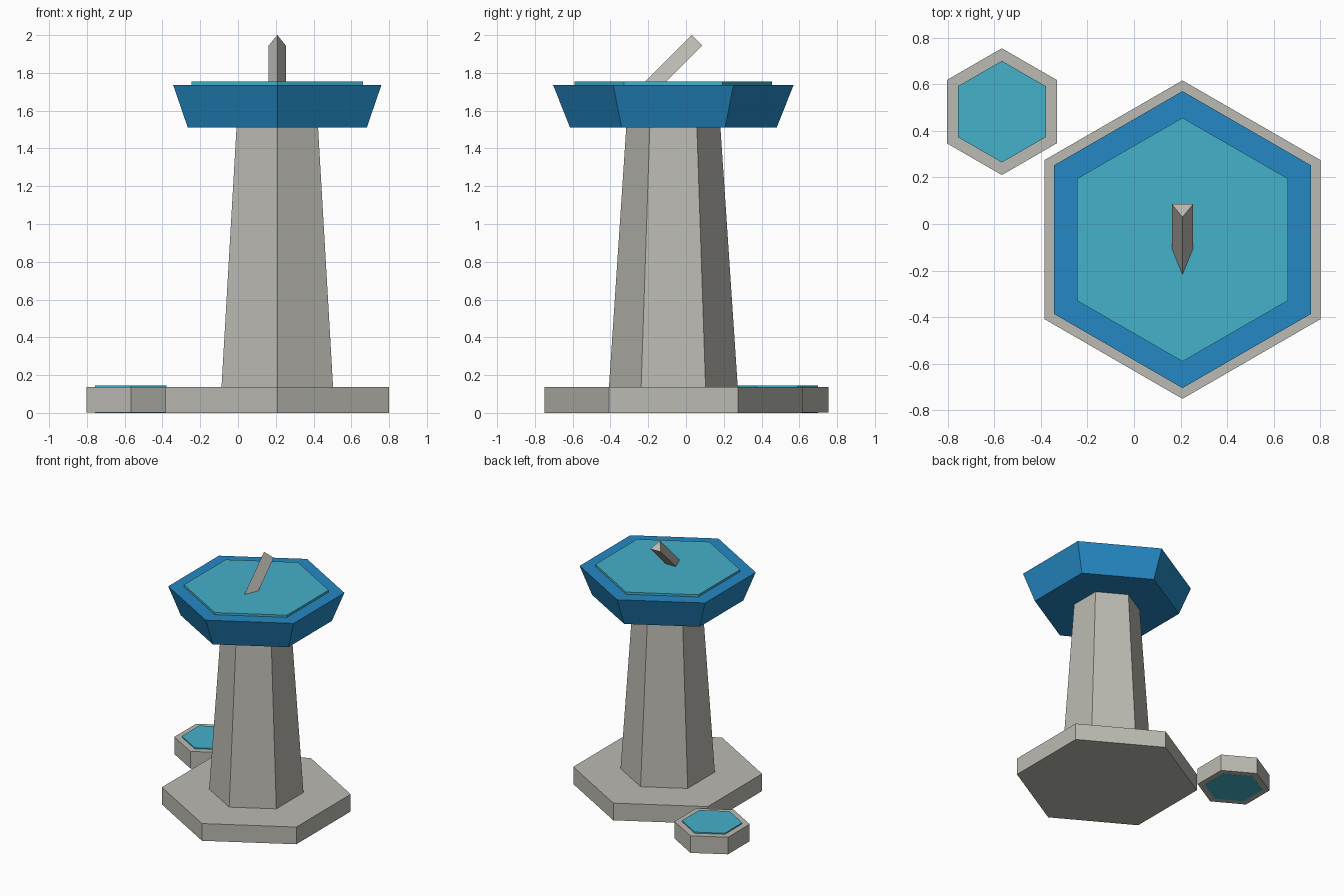
import bpy
import bmesh
from math import sin, cos, pi, radians
from mathutils import Matrix

cube = bpy.data.objects.get("Cube")
if cube:
    bpy.data.objects.remove(cube, do_unlink=True)


def make_material(name, rgb):
    mat = bpy.data.materials.new(name)
    mat.use_nodes = True
    colour = (*rgb, 1.0)
    mat.diffuse_color = colour
    mat.node_tree.nodes["Principled BSDF"].inputs["Base Color"].default_value = colour
    return mat


stone = make_material("stone grey", (0.50, 0.49, 0.445))
blue = make_material("deep blue", (0.018, 0.25, 0.55))
teal = make_material("light teal", (0.06, 0.44, 0.585))


def prism(name, mat, centre, levels, sides=6, phase=0.0, tilt=0.0):
    """Flat-sided solid through (height, radius) levels, capped at both ends."""
    bm = bmesh.new()
    rings = []
    for z, r in levels:
        angles = [phase + 2 * pi * i / sides for i in range(sides)]
        rings.append([bm.verts.new((r * sin(a), r * cos(a), z)) for a in angles])
    for low, high in zip(rings, rings[1:]):
        for i in range(sides):
            j = (i + 1) % sides
            bm.faces.new((low[i], low[j], high[j], high[i]))
    bm.faces.new(rings[0])
    bm.faces.new(rings[-1])
    bmesh.ops.recalc_face_normals(bm, faces=bm.faces)
    bmesh.ops.transform(bm, matrix=Matrix.Rotation(tilt, 4, "X"), verts=bm.verts)
    mesh = bpy.data.meshes.new(name)
    bm.to_mesh(mesh)
    bm.free()
    mesh.materials.append(mat)
    obj = bpy.data.objects.new(name, mesh)
    obj.location = centre
    bpy.context.collection.objects.link(obj)
    return obj


main = (0.208, -0.067, 0)
side = (-0.567, 0.482, 0)

# Pedestal
prism("base_slab", stone, main, [(0, 0.683), (0.137, 0.683)])
prism("column", stone, main, [(0.137, 0.341), (1.515, 0.249)])

# Flared head with its raised dial plate
prism("flared_head", blue, main, [(1.51, 0.547), (1.737, 0.637)])
prism("dial_plate", teal, main, [(1.73, 0.523), (1.754, 0.523)])

# Tilted three-sided pointer, its ridge facing up and forward
prism("pointer", stone, (0.208, 0.067, 1.963), [(-0.4, 0.053), (0, 0.053)],
      sides=3, phase=pi, tilt=radians(-45))

# Small stepping stone whose inlay passes right through
prism("step_stone", stone, side, [(0.001, 0.272), (0.137, 0.272)])
prism("step_inlay", teal, side, [(0, 0.218), (0.146, 0.218)])
